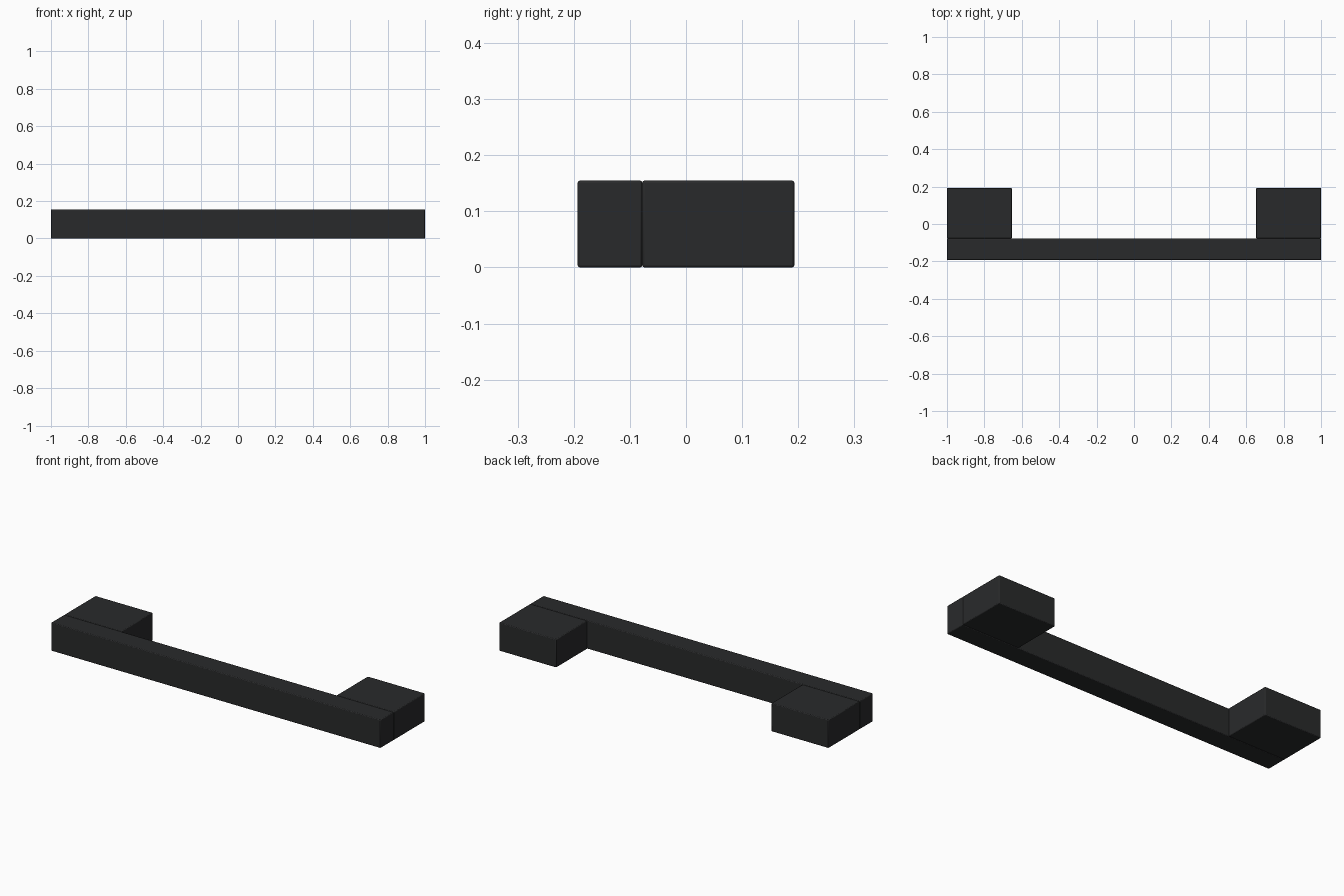
import bpy

if "Cube" in bpy.data.objects:
    bpy.data.objects.remove(bpy.data.objects["Cube"])

black = bpy.data.materials.new("black_metal")
black.diffuse_color = (0.022, 0.023, 0.024, 1)
black.use_nodes = True
black.node_tree.nodes["Principled BSDF"].inputs["Base Color"].default_value = black.diffuse_color


def block(name, lo, hi):
    """Box between two corners with finely softened edges."""
    bpy.ops.mesh.primitive_cube_add(size=1, location=[(a + b) / 2 for a, b in zip(lo, hi)])
    ob = bpy.context.object
    ob.name = name
    ob.scale = [b - a for a, b in zip(lo, hi)]
    bpy.ops.object.transform_apply(location=False, rotation=False, scale=True)
    bevel = ob.modifiers.new("soft_edges", 'BEVEL')
    bevel.width = 0.004
    bevel.segments = 2
    ob.data.materials.append(black)
    bpy.ops.object.shade_smooth_by_angle()
    return ob


HEIGHT = 0.155

# Long grip bar along the front
block("grip_bar", (-1, -0.193, 0), (1, -0.078, HEIGHT))

# Mounting posts behind each end
for side, x0, x1 in (("left", -1, -0.653), ("right", 0.653, 1)):
    block(side + "_post", (x0, -0.078, 0), (x1, 0.193, HEIGHT))
